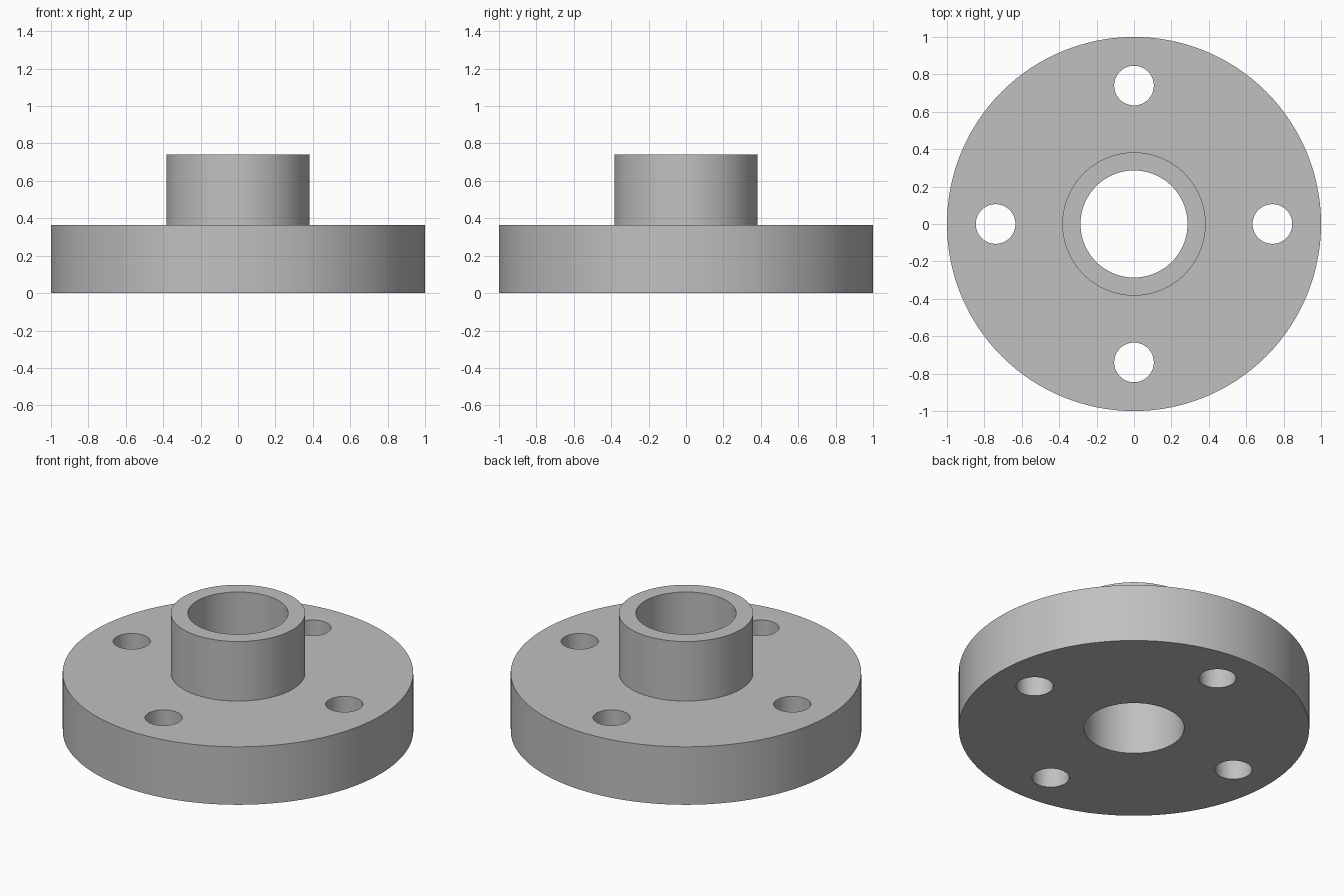
import bpy
import bmesh
from math import cos, sin, pi, radians
from mathutils import Matrix, Vector

cube = bpy.data.objects.get("Cube")
if cube:
    bpy.data.objects.remove(cube, do_unlink=True)

OUTER_R, HUB_R, BORE_R = 1.0, 0.383, 0.286
PLATE_H, TOTAL_H = 0.365, 0.74
BOLT_CIRCLE, BOLT_R, BOLTS = 0.74, 0.106, 4

metal = bpy.data.materials.new("plain_grey")
metal.use_nodes = True
grey = (0.53, 0.53, 0.53, 1.0)
metal.diffuse_color = grey
metal.node_tree.nodes["Principled BSDF"].inputs["Base Color"].default_value = grey


def add_object(name, bm):
    bmesh.ops.recalc_face_normals(bm, faces=bm.faces)
    mesh = bpy.data.meshes.new(name)
    bm.to_mesh(mesh)
    bm.free()
    mesh.materials.append(metal)
    obj = bpy.data.objects.new(name, mesh)
    bpy.context.collection.objects.link(obj)
    return obj


# Flange body: plate, raised hub and bore turned from one closed profile
profile = [(BORE_R, 0), (OUTER_R, 0), (OUTER_R, PLATE_H),
           (HUB_R, PLATE_H), (HUB_R, TOTAL_H), (BORE_R, TOTAL_H)]
bm = bmesh.new()
verts = [bm.verts.new((r, 0, z)) for r, z in profile]
edges = [bm.edges.new((v, verts[i - 1])) for i, v in enumerate(verts)]
bmesh.ops.spin(bm, geom=verts + edges, cent=(0, 0, 0), axis=(0, 0, 1),
               angle=2 * pi, steps=128, use_merge=True)
bmesh.ops.remove_doubles(bm, verts=bm.verts, dist=1e-5)
flange = add_object("flange_with_hub", bm)

# Bolt hole cutters, evenly spaced around the bolt circle
bm = bmesh.new()
for i in range(BOLTS):
    a = 2 * pi * i / BOLTS
    place = Matrix.Translation(Vector((BOLT_CIRCLE * cos(a), BOLT_CIRCLE * sin(a), PLATE_H / 2)))
    bmesh.ops.create_cone(bm, cap_ends=True, segments=64, radius1=BOLT_R,
                          radius2=BOLT_R, depth=PLATE_H * 2, matrix=place)
cutter = add_object("bolt_hole_cutter", bm)
cutter.hide_render = True

# Drill the holes, then discard the cutter
drill = flange.modifiers.new("bolt_holes", 'BOOLEAN')
drill.operation = 'DIFFERENCE'
drill.solver = 'EXACT'
drill.object = cutter
bpy.ops.object.select_all(action='DESELECT')
flange.select_set(True)
bpy.context.view_layer.objects.active = flange
bpy.ops.object.modifier_apply(modifier=drill.name)
bpy.data.objects.remove(cutter, do_unlink=True)

# Smooth walls with crisp rims
bpy.ops.object.shade_smooth_by_angle(angle=radians(30))
